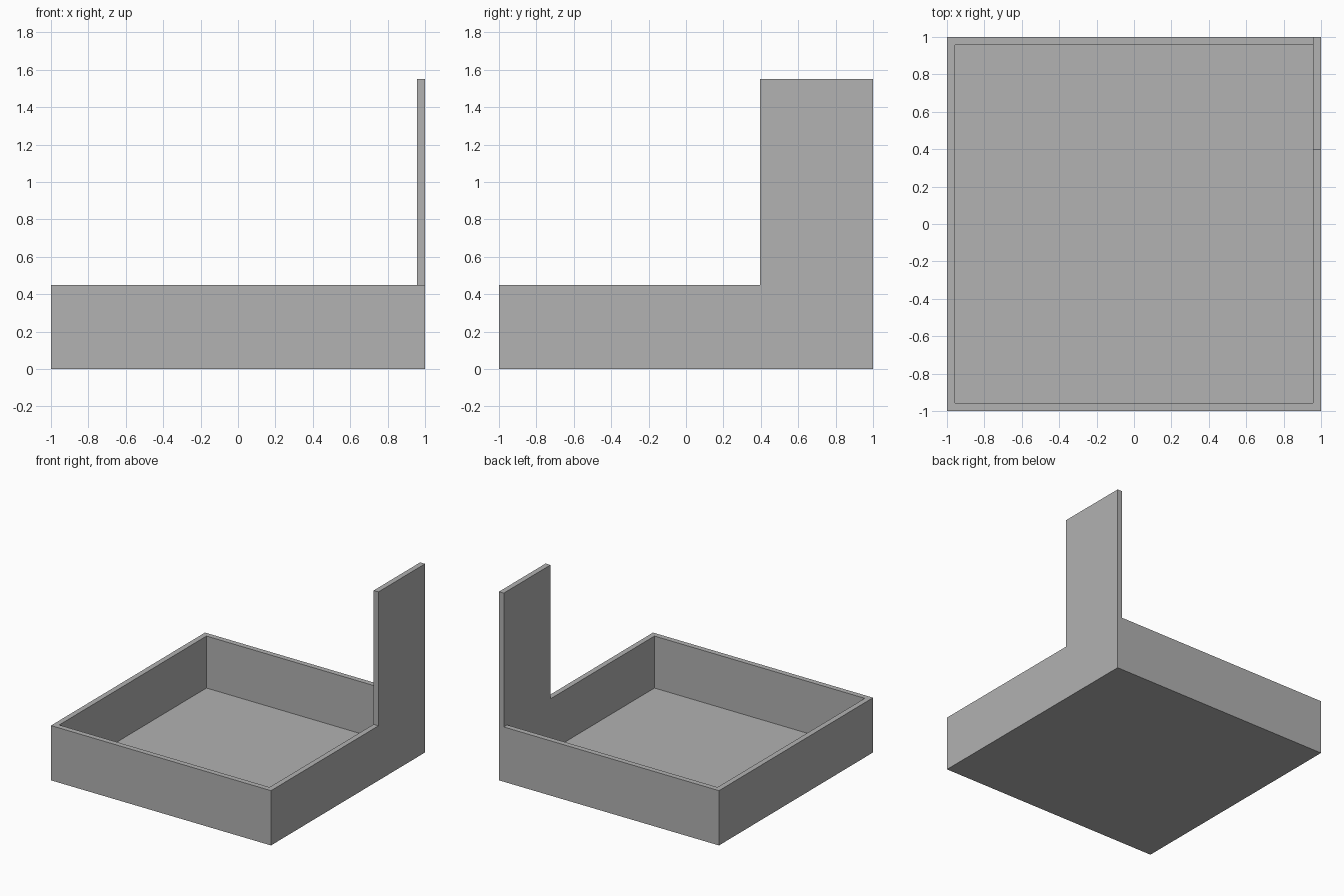
import bpy
import bmesh

cube = bpy.data.objects.get("Cube")
if cube:
    bpy.data.objects.remove(cube, do_unlink=True)

# Plain grey material
grey = bpy.data.materials.new("plain_grey")
grey.use_nodes = True
color = (0.445, 0.445, 0.445, 1)
grey.diffuse_color = color
grey.node_tree.nodes["Principled BSDF"].inputs["Base Color"].default_value = color

HALF = 1.0      # half width of the tray
WALL = 0.044    # wall thickness
FLOOR = 0.023   # floor thickness
RIM = 0.45      # height of the tray walls
TOP = 1.55      # height of the tall panel
PANEL_Y = 0.395 # front edge of the tall panel


def finish(name, bm):
    bmesh.ops.recalc_face_normals(bm, faces=bm.faces)
    mesh = bpy.data.meshes.new(name)
    bm.to_mesh(mesh)
    bm.free()
    mesh.materials.append(grey)
    obj = bpy.data.objects.new(name, mesh)
    bpy.context.collection.objects.link(obj)
    return obj


def add_box(bm, lo, hi):
    verts = bmesh.ops.create_cube(bm, size=1)["verts"]
    for v in verts:
        v.co = [(a + b) / 2 + c * (b - a) for a, b, c in zip(lo, hi, v.co)]


# Open tray: a box with its top inset and pushed down to the floor
bm = bmesh.new()
add_box(bm, (-HALF, -HALF, 0), (HALF, HALF, RIM))
bm.normal_update()
top = max(bm.faces, key=lambda f: f.calc_center_median().z)
bmesh.ops.inset_region(bm, faces=[top], thickness=WALL, use_even_offset=True)
well = bmesh.ops.extrude_discrete_faces(bm, faces=[top])["faces"][0]
for v in well.verts:
    v.co.z = FLOOR

# Split the left wall's rim at the panel edge
split = [g for g in bm.verts[:] + bm.edges[:] + bm.faces[:]]
bmesh.ops.bisect_plane(bm, geom=split, plane_co=(0, PANEL_Y, 0), plane_no=(0, 1, 0))

# Raise the rear part of that rim into the tall panel
bm.normal_update()
rim = [f for f in bm.faces
       if f.normal.z > 0.9 and f.calc_center_median().z > RIM - 0.01
       and f.calc_center_median().x > HALF - WALL
       and f.calc_center_median().y > PANEL_Y]
corner = [f for f in rim]
bmesh.ops.delete(bm, geom=corner, context="FACES_ONLY")
edges = [e for e in bm.edges if e.is_boundary]
bmesh.ops.holes_fill(bm, edges=edges, sides=0)
finish("tray", bm)

# Tall panel standing on the rear of the left wall
bm = bmesh.new()
add_box(bm, (HALF - WALL, PANEL_Y, RIM), (HALF, HALF, TOP))
under = min(bm.faces, key=lambda f: f.calc_center_median().z)
bmesh.ops.delete(bm, geom=[under], context="FACES_ONLY")
finish("tall_panel", bm)
